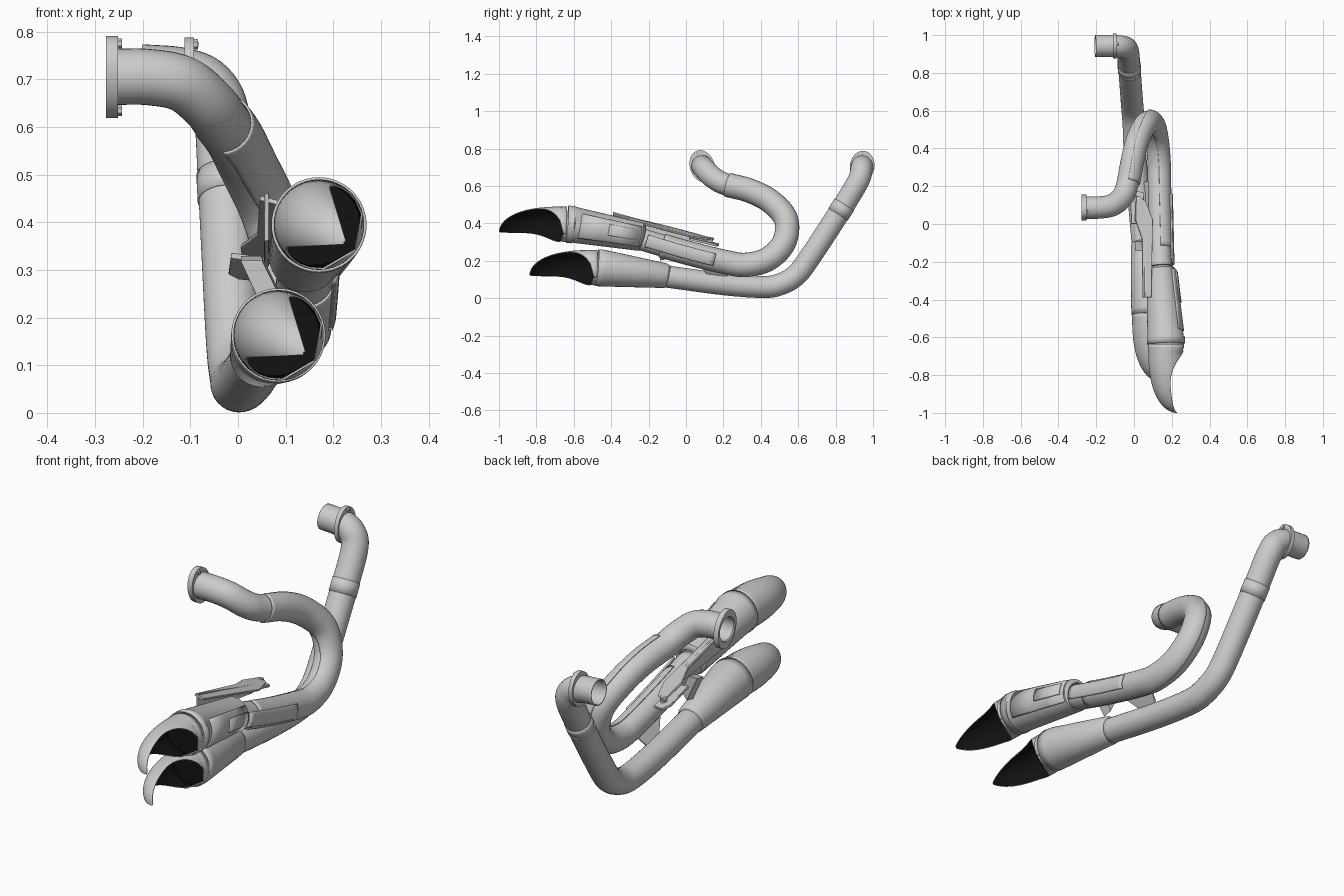
import bpy, bmesh
from math import sin, cos, pi, radians, sqrt
from mathutils import Vector as V

if "Cube" in bpy.data.objects:
    bpy.data.objects.remove(bpy.data.objects["Cube"])

BLACK = bpy.data.materials.new("dark_inside")
BLACK.diffuse_color = (0.006, 0.006, 0.006, 1)
BLACK.use_nodes = True
BLACK.node_tree.nodes["Principled BSDF"].inputs["Base Color"].default_value = BLACK.diffuse_color
GREY = bpy.data.materials.new("steel")
GREY.diffuse_color = (0.6, 0.6, 0.6, 1)
GREY.use_nodes = True
GREY.node_tree.nodes["Principled BSDF"].inputs["Base Color"].default_value = GREY.diffuse_color


def finish(name, verts, faces, thick=0, dark=False, bevel=0, angle=35):
    me = bpy.data.meshes.new(name)
    me.from_pydata([tuple(v) for v in verts], [], faces)
    ob = bpy.data.objects.new(name, me)
    bpy.context.collection.objects.link(ob)
    if thick:
        m = ob.modifiers.new("wall", 'SOLIDIFY')
        m.thickness = thick
        if dark:
            me.materials.append(GREY)
            me.materials.append(BLACK)
            m.material_offset = 1
    if bevel:
        m = ob.modifiers.new("bevel", 'BEVEL')
        m.width, m.segments = bevel, 2
    bpy.ops.object.select_all(action='DESELECT')
    ob.select_set(True)
    bpy.context.view_layer.objects.active = ob
    bpy.ops.object.shade_smooth_by_angle(angle=radians(angle))
    return ob


def grid(name, rows, closed, **kw):
    n = len(rows[0])
    faces = []
    for i in range(len(rows) - 1):
        for j in range(n if closed else n - 1):
            k = (j + 1) % n
            faces.append((i*n + j, i*n + k, (i+1)*n + k, (i+1)*n + j))
    return finish(name, [v for r in rows for v in r], faces, **kw)


def smooth(pts, n=8):
    p = [V(q) for q in pts]
    p = [2*p[0] - p[1]] + p + [2*p[-1] - p[-2]]
    out = []
    for i in range(1, len(p) - 2):
        a, b, c, d = p[i-1:i+3]
        for k in range(n):
            t = k / n
            out.append(0.5*(2*b + (c-a)*t + (2*a-5*b+4*c-d)*t*t + (3*b-a-3*c+d)*t**3))
    return out + [p[-2]]


def sweep(name, path, radii, arc=None, seg=32, **kw):
    """Full tube, or an arc strip (degrees measured from +x)."""
    path = [V(p) for p in path]
    if not isinstance(radii, (list, tuple)):
        radii = [radii] * len(path)
    n = V((0, 0, 1))
    rows = []
    for i, p in enumerate(path):
        t = (path[min(i+1, len(path)-1)] - path[max(i-1, 0)]).normalized()
        if arc:
            n = V((1, 0, 0))
        n = (n - t*n.dot(t)).normalized()
        b = t.cross(n)
        if arc:
            angs = [radians(arc[0] + (arc[1]-arc[0])*k/seg) for k in range(seg+1)]
        else:
            angs = [2*pi*k/seg for k in range(seg)]
        rows.append([p + radii[i]*(n*cos(a) + b*sin(a)) for a in angs])
    return grid(name, rows, arc is None, **kw)


def scoop_tip(name, c, y0, R=0.095, L=0.365):
    """Dome leaning to the right and down, opened on that side."""
    phi, rows = radians(-35), []
    N, M = 28, 40
    for i in range(N + 1):
        t = sin(i/N*pi/2)
        r = max(R*sqrt(max(0, 1 - t**2.7)), 0.004)
        u = 0.75*(R - r)
        k = min(1, max(0, (t - 0.06)/0.55))
        al = radians(114)*sqrt(k*(2 - k)) if k else 0.001
        rows.append([V((c[0] + u*cos(phi) + r*cos(a), y0 - L*t, c[1] + u*sin(phi) + r*sin(a)))
                     for a in [phi + al + (2*pi - 2*al)*j/M for j in range(M + 1)]])
    grid(name, rows, False, thick=0.004, dark=True, angle=50)
    # dark plug closing the silencer behind the opening
    ring = [V((c[0] + R*.95*cos(2*pi*j/32), y0 - 0.005, c[1] + R*.95*sin(2*pi*j/32))) for j in range(32)]
    plug = finish(name + "_plug", ring, [tuple(range(32))])
    plug.data.materials.append(BLACK)


def flange(name, c, tilt, thick, h):
    """Oval plate across x with two bolts."""
    def ring(x, a, b):
        out = []
        for k in range(40):
            s = 2*pi*k/40
            y, z = a*cos(s), b*sin(s)
            out.append(V((c[0]+x, c[1]+y*cos(tilt)-z*sin(tilt), c[2]+y*sin(tilt)+z*cos(tilt))))
        return out
    a, b = ring(0, .056, .056), ring(0, .066, h)
    d, e = ring(thick, .066, h), ring(thick, .056, .056)
    grid(name, [e, d, b, a, e], True)
    for s in (-1, 1):
        z = s*(h - 0.014)
        p = V((c[0], c[1] - z*sin(tilt), c[2] + z*cos(tilt)))
        sweep(name + "_bolt", [p + V((x, 0, 0)) for x in (.001, .002, thick+.008, thick+.009)],
              [.001, .011, .011, .001], seg=6)


def plate(name, pts, n, thick):
    """Flat polygon thickened along n."""
    k = len(pts)
    n = V(n).normalized()*thick
    vs = [V(p) for p in pts] + [V(p) + n for p in pts]
    fs = [tuple(range(k))[::-1], tuple(range(k, 2*k))]
    fs += [(i, (i+1) % k, k + (i+1) % k, k + i) for i in range(k)]
    return finish(name, vs, fs, bevel=0.002)


# upper pipe, looping back under itself
pa = [(-.27, .087, .705), (-.19, .087, .705), (-.115, .10, .69), (-.06, .145, .645), (-.035, .21, .61),
      (-.01, .34, .575), (.02, .455, .515), (.065, .535, .42), (.10, .525, .30), (.12, .44, .21),
      (.13, .32, .178), (.132, .2, .195), (.137, -.02, .25), (.142, -.24, .315)]
path_a = smooth(pa)
sweep("upper_pipe", path_a, .059, thick=.005)
sweep("pipe_heat_shield", path_a[33:-4], .065, arc=(-88, 88), seg=20, thick=.005)
sweep("shield_panel", path_a[-15:-1], .073, arc=(-28, 28), seg=10, thick=.009)
flange("upper_flange", (-.277, .087, .705), radians(18), .025, .088)

# lower pipe
pb = [(-.205, .942, .715), (-.12, .942, .708), (-.065, .938, .685), (-.035, .92, .625), (-.025, .83, .475),
      (-.012, .66, .215), (-.006, .585, .12), (0, .5, .073), (.003, .41, .06), (.02, .2, .075),
      (.048, -.12, .118)]
path_b = smooth(pb)
sweep("lower_pipe", path_b, .059, thick=.005)
sweep("pipe_joint", path_b[31:34], .0615, thick=.003)
flange("lower_flange", (-.112, .942, .705), radians(-8), .02, .083)

# silencers
ma = [V((.14, -.225, .325)), V((.141, -.24, .328)), V((.167, -.60, .392)), V((.169, -.605, .393)),
      V((.17, -.635, .395))]
sweep("upper_silencer", ma, [.058, .076, .096, .1, .1], seg=48, thick=.006)
mb = [V((.048, -.095, .117)), V((.049, -.11, .12)), V((.083, -.44, .16)), V((.085, -.475, .163))]
sweep("lower_silencer", mb, [.058, .066, .098, .099], seg=48, thick=.006)
scoop_tip("upper_tip", (.17, .395), -.635)
scoop_tip("lower_tip", (.085, .163), -.472)

# raised guards on the upper silencer
line = [ma[1].lerp(ma[2], k) for k in (.02, .3, .6, .92)]
sweep("silencer_guard", line, [.083, .088, .094, .1], arc=(-42, 42), seg=16, thick=.01)
line = [ma[1].lerp(ma[2], k) for k in (.06, .3, .5)]
sweep("guard_insert", line, [.09, .094, .098], arc=(-14, 22), seg=10, thick=.008)

# mounting bracket: long strip and front tongue with bolt boss
plate("bracket_strip", [(.045, -.39, .447), (.09, -.39, .435), (.098, .02, .325), (.06, .12, .31),
                        (.01, .15, .31), (.005, .02, .345), (.04, -.08, .372)], (.25, .25, 1), .01)
plate("bracket_tongue", [(-.015, .0, .325), (.055, .0, .315), (.05, .165, .275), (.0, .175, .28),
                         (-.02, .14, .29)], (.1, .2, 1), .012)
plate("bracket_web", [(.055, -.39, .46), (.055, .02, .345), (.055, .02, .305), (.055, -.39, .36)],
      (1, 0, .2), .01)
sweep("bracket_boss", [(.025, .125, .285), (.025, .126, .29), (.028, .132, .325), (.028, .133, .326)],
      [.001, .014, .014, .001], seg=16)
# web joining the two pipes
plate("pipe_web", [(.05, .22, .12), (.05, .13, .11), (.09, .06, .19), (.09, .24, .16)], (1, 0, -.4), .008)
plate("silencer_web", [(.005, -.14, .32), (.05, -.14, .32), (.09, -.14, .24), (.06, -.14, .2)], (0, 1, .2), .05)
